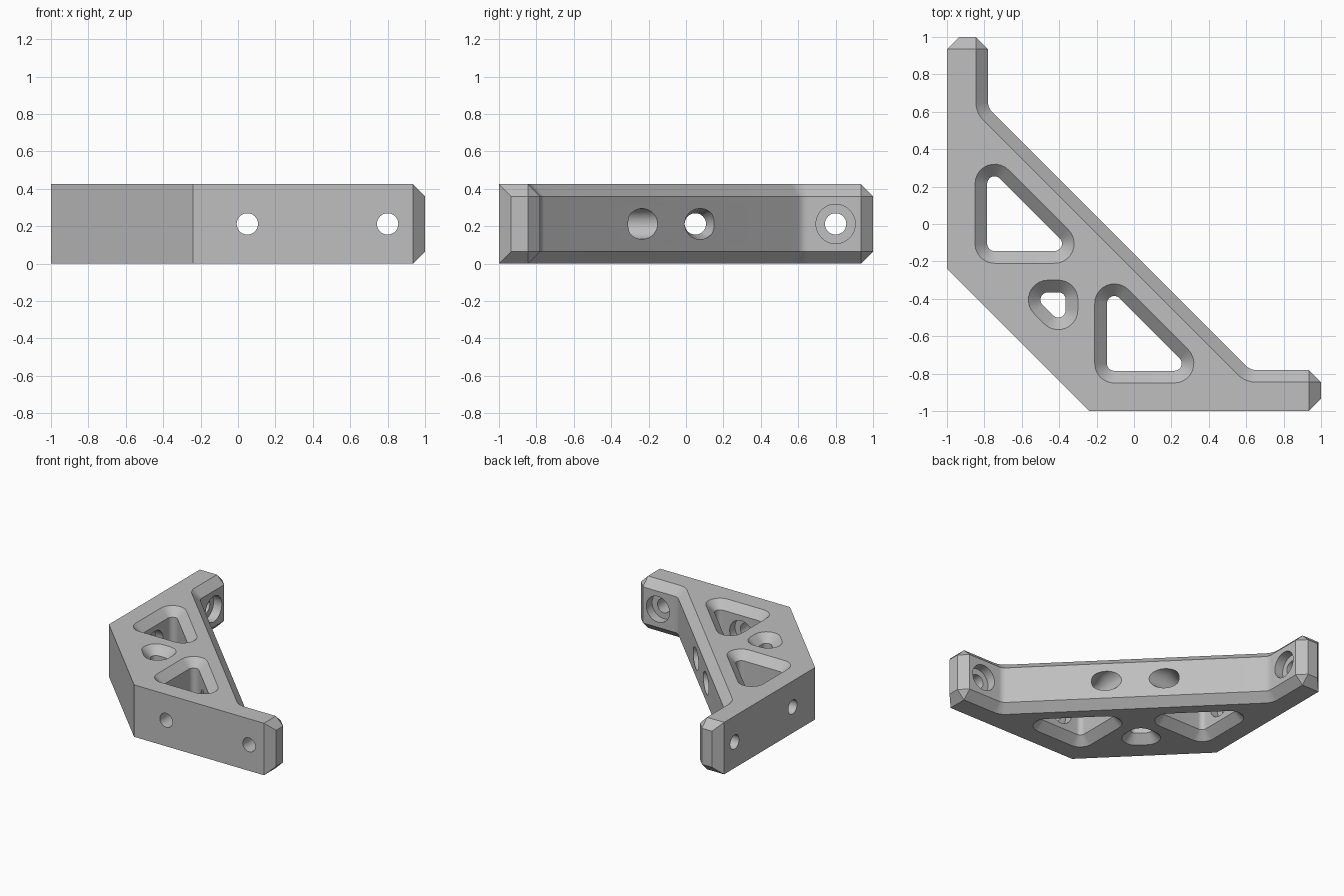
import bpy, bmesh, math

cube = bpy.data.objects.get("Cube")
if cube:
    bpy.data.objects.remove(cube)

H = 0.425            # bracket height
C = 0.065            # chamfer size
WALL = -0.78         # inner face of both arms
MID = H / 2
BOLT_R, HEAD_R, HEAD_DEPTH = 0.057, 0.105, 0.075

grey = bpy.data.materials.new("plain grey")
grey.use_nodes = True
COLOUR = (0.52, 0.52, 0.52, 1)
grey.diffuse_color = COLOUR
grey.node_tree.nodes["Principled BSDF"].inputs["Base Color"].default_value = COLOUR


def swap(points):
    """Mirror across the diagonal x = y, keeping the winding."""
    return [(y, x) for x, y in reversed(points)]


def arc(cx, cy, r, a0, a1, n):
    angles = [math.radians(a0 + (a1 - a0) * i / n) for i in range(n + 1)]
    return [(cx + r * math.cos(a), cy + r * math.sin(a)) for a in angles]


def loft(name, layers, place=lambda u, v, w: (u, v, w)):
    """Solid through a stack of (loop, height) layers."""
    bm = bmesh.new()
    rings = [[bm.verts.new(place(u, v, w)) for u, v in loop] for loop, w in layers]
    for low, high in zip(rings, rings[1:]):
        for i in range(len(low)):
            j = (i + 1) % len(low)
            bm.faces.new((low[i], low[j], high[j], high[i]))
    bm.faces.new(rings[0][::-1])
    bm.faces.new(rings[-1])
    bmesh.ops.remove_doubles(bm, verts=bm.verts, dist=1e-4)
    bmesh.ops.recalc_face_normals(bm, faces=bm.faces)
    mesh = bpy.data.meshes.new(name)
    bm.to_mesh(mesh)
    bm.free()
    mesh.materials.append(grey)
    obj = bpy.data.objects.new(name, mesh)
    bpy.context.collection.objects.link(obj)
    return obj


def outline(inset):
    """Plan of the bracket; inset pulls in the arm ends and the inner side."""
    tip, end, inner = 1 - C, 1 - inset, WALL - inset
    k = C - inset
    half = [(tip, -1), (end, -1 + k), (end, WALL - C), (tip, inner)]
    half += arc(0.65, WALL + 0.07, 0.07 + inset, 270, 225, 10)
    return [(-1, -0.24), (-0.24, -1)] + half + swap(half)


def rounded(centres, r, n=10):
    """Rounded polygon around counter-clockwise corner centres."""
    loop = []
    for i, (x, y) in enumerate(centres):
        px, py = centres[i - 1]
        nx, ny = centres[(i + 1) % len(centres)]
        a0 = math.degrees(math.atan2(y - py, x - px)) - 90
        a1 = math.degrees(math.atan2(ny - y, nx - x)) - 90
        loop += arc(x, y, r, a0, a0 + (a1 - a0) % 360, n)
    return loop


def circle(x, r):
    return arc(x, MID, r, 0, 360, 48)[:-1]


# Main body with chamfered inner side and arm ends
body = loft("corner_bracket", [(outline(C), 0), (outline(0), C),
                               (outline(0), H - C), (outline(C), H)])

cutters = []

# Lightening pockets, chamfered at both faces
triangle = [(-0.745, 0.215), (-0.745, -0.105), (-0.425, -0.105)]
small = [(-0.405, -0.405), (-0.46, -0.405), (-0.405, -0.46)]
e = 0.02
for centres in (triangle, swap(triangle), small):
    wide, narrow = rounded(centres, 0.04 + C + e), rounded(centres, 0.04)
    cutters.append(loft("pocket_cutter", [(wide, -e), (narrow, C),
                                          (narrow, H - C), (wide, H + e)]))

# Bolt holes, counterbores and flared driver openings for both arms
along_x = lambda u, v, w: (w, u, v)
along_y = lambda u, v, w: (u, w, v)
for place in (along_x, along_y):
    for pos, reach in ((0.8, -0.6), (0.05, -0.36)):
        layers = [(circle(pos, BOLT_R), -1.1), (circle(pos, BOLT_R), WALL - HEAD_DEPTH),
                  (circle(pos, HEAD_R), WALL - HEAD_DEPTH + 0.0005),
                  (circle(pos, HEAD_R), WALL + 0.05)]
        cutters.append(loft("bolt_cutter", layers, place))
    flare = [(circle(0.05, BOLT_R), -0.65), (circle(0.05, BOLT_R), -0.38),
             (circle(0.075, 0.082), -0.3), (circle(0.075, 0.082), 0.1)]
    cutters.append(loft("driver_cutter", flare, place))

# Apply the cuts
bpy.context.view_layer.objects.active = body
for cutter in cutters:
    cutter.hide_render = True
    mod = body.modifiers.new("cut", "BOOLEAN")
    mod.operation, mod.solver, mod.object = "DIFFERENCE", "EXACT", cutter
    bpy.ops.object.modifier_apply(modifier=mod.name)
    bpy.data.objects.remove(cutter)

bpy.ops.object.select_all(action="DESELECT")
body.select_set(True)
bpy.ops.object.shade_smooth_by_angle(angle=math.radians(25))
